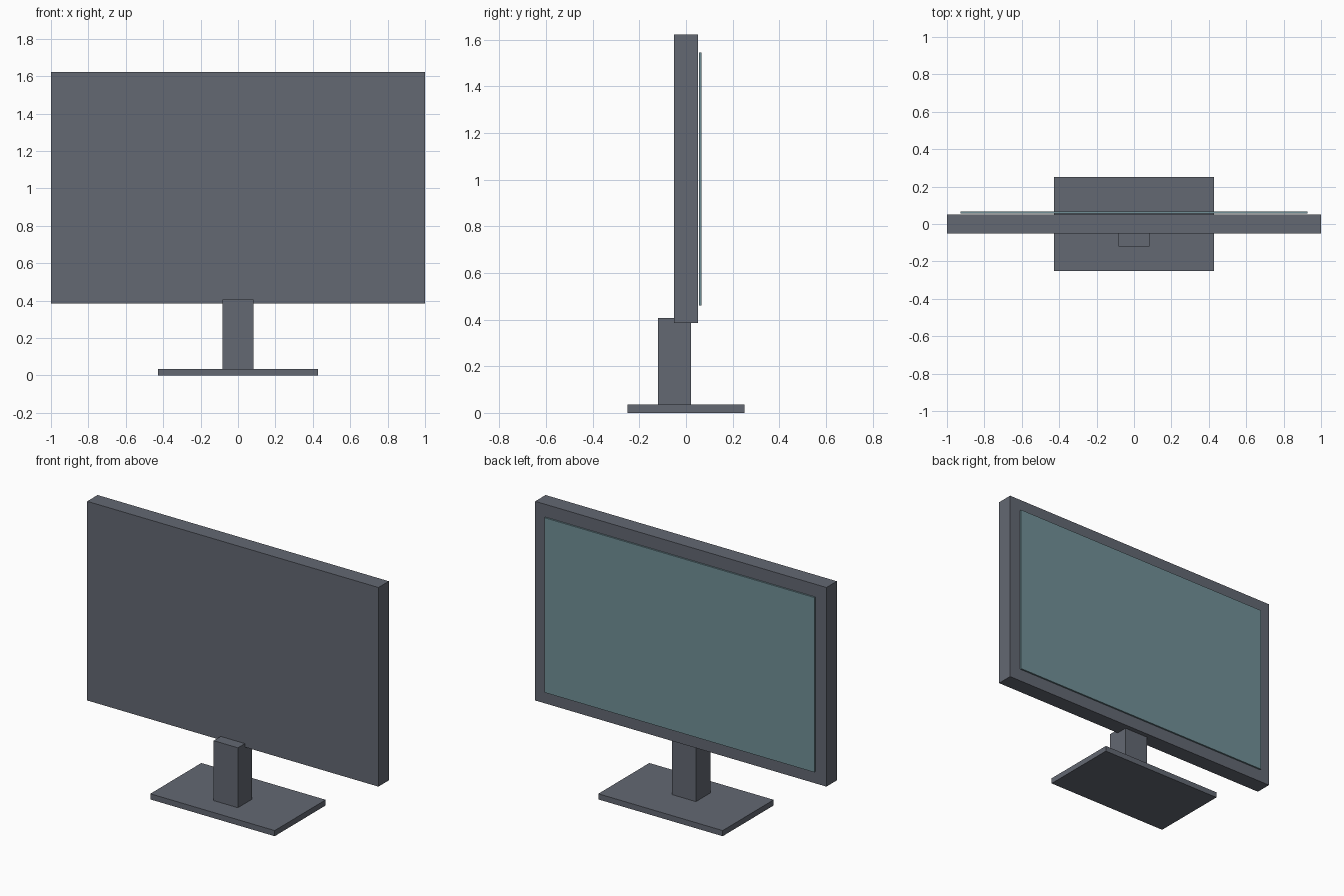
import bpy

if "Cube" in bpy.data.objects:
    bpy.data.objects.remove(bpy.data.objects["Cube"])


def material(name, color):
    mat = bpy.data.materials.new(name)
    mat.diffuse_color = (*color, 1)
    mat.use_nodes = True
    mat.node_tree.nodes["Principled BSDF"].inputs["Base Color"].default_value = mat.diffuse_color
    return mat


def box(name, x, y, z, mat):
    """Box symmetric in x (half-width x), spanning y and z ranges."""
    bpy.ops.mesh.primitive_cube_add(
        size=1, location=(0, sum(y) / 2, sum(z) / 2))
    ob = bpy.context.object
    ob.name = name
    ob.scale = (2 * x, y[1] - y[0], z[1] - z[0])
    bpy.ops.object.transform_apply(location=False, rotation=False, scale=True)
    ob.data.materials.append(mat)
    return ob


slate = material("dark_slate", (0.125, 0.138, 0.17))
teal = material("screen_teal", (0.165, 0.28, 0.31))

# Stand
box("stand_base", 0.427, (-0.25, 0.25), (0, 0.035), slate)
box("stand_neck", 0.083, (-0.12, 0.021), (0.035, 0.407), slate)

# Display housing
box("housing", 1.0, (-0.051, 0.051), (0.385, 1.621), slate)

# Thin screen sheet, just proud of the housing on the +y side
box("screen", 0.927, (0.056, 0.066), (0.46, 1.545), teal)
